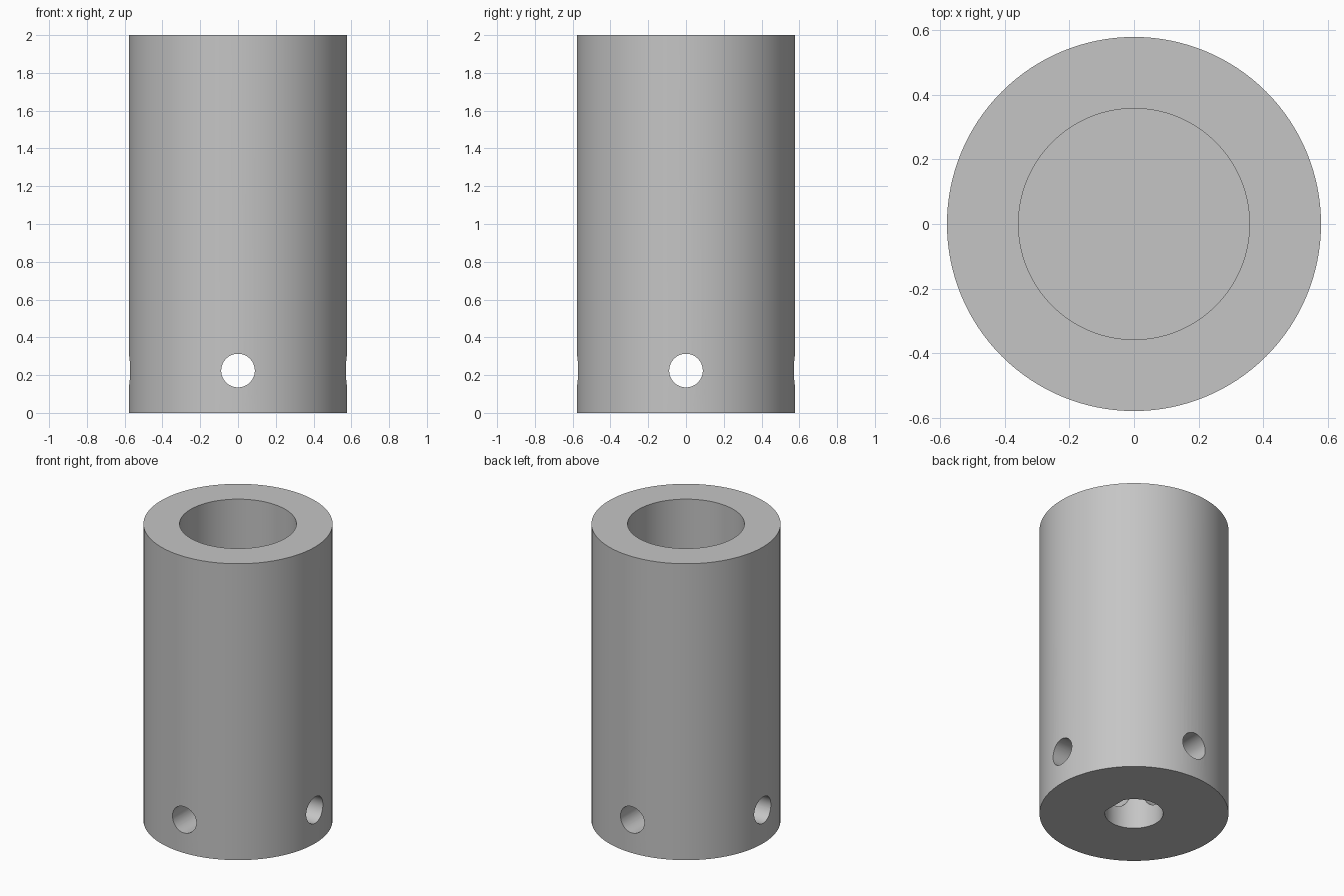
import bpy
import math

SEGMENTS = 128
HEIGHT = 2.0
OUTER_R = 0.578
SOCKET_R, SOCKET_FLOOR = 0.357, 0.67
SHAFT_R, SHAFT_TOP, SHAFT_FLAT = 0.178, 0.45, 0.156
PIN_R, PIN_Z = 0.089, 0.224

cube = bpy.data.objects.get("Cube")
if cube:
    bpy.data.objects.remove(cube, do_unlink=True)

steel = bpy.data.materials.new("plain_grey")
steel.use_nodes = True
grey = (0.56, 0.56, 0.56, 1)
steel.diffuse_color = grey
steel.node_tree.nodes["Principled BSDF"].inputs["Base Color"].default_value = grey


def cylinder(name, radius, low, high, sides=SEGMENTS):
    bpy.ops.mesh.primitive_cylinder_add(
        vertices=sides, radius=radius, depth=high - low,
        location=(0, 0, (low + high) / 2))
    obj = bpy.context.object
    obj.name = name
    obj.data.materials.append(steel)
    return obj


def cut(target, cutter):
    bpy.context.view_layer.objects.active = target
    mod = target.modifiers.new("cut", "BOOLEAN")
    mod.operation = "DIFFERENCE"
    mod.solver = "EXACT"
    mod.object = cutter
    bpy.ops.object.modifier_apply(modifier=mod.name)
    bpy.data.objects.remove(cutter, do_unlink=True)


# Outer sleeve
sleeve = cylinder("coupling_sleeve", OUTER_R, 0, HEIGHT)

# Wide blind socket from the top
cut(sleeve, cylinder("socket_cutter", SOCKET_R, SOCKET_FLOOR, HEIGHT + 0.2))

# D-shaped shaft bore from the bottom, with its flat on the left
bore = cylinder("bore_cutter", SHAFT_R, -0.2, SHAFT_TOP)
bpy.ops.mesh.primitive_cube_add(size=1, location=(SHAFT_FLAT + 0.5, 0, 0))
flat = bpy.context.object
flat.name = "flat_cutter"
flat.scale.z = 3
bpy.context.view_layer.update()
cut(bore, flat)
cut(sleeve, bore)

# Crossed pin holes right through the lower wall
for rotation in ((math.pi / 2, 0, 0), (0, math.pi / 2, 0)):
    pin = cylinder("pin_cutter", PIN_R, -1, 1, 64)
    pin.location.z = PIN_Z
    pin.rotation_euler = rotation
    bpy.context.view_layer.update()
    cut(sleeve, pin)

# Smooth walls with crisp rims
bpy.ops.object.select_all(action="DESELECT")
sleeve.select_set(True)
bpy.context.view_layer.objects.active = sleeve
bpy.ops.object.shade_smooth_by_angle(angle=math.radians(30))
